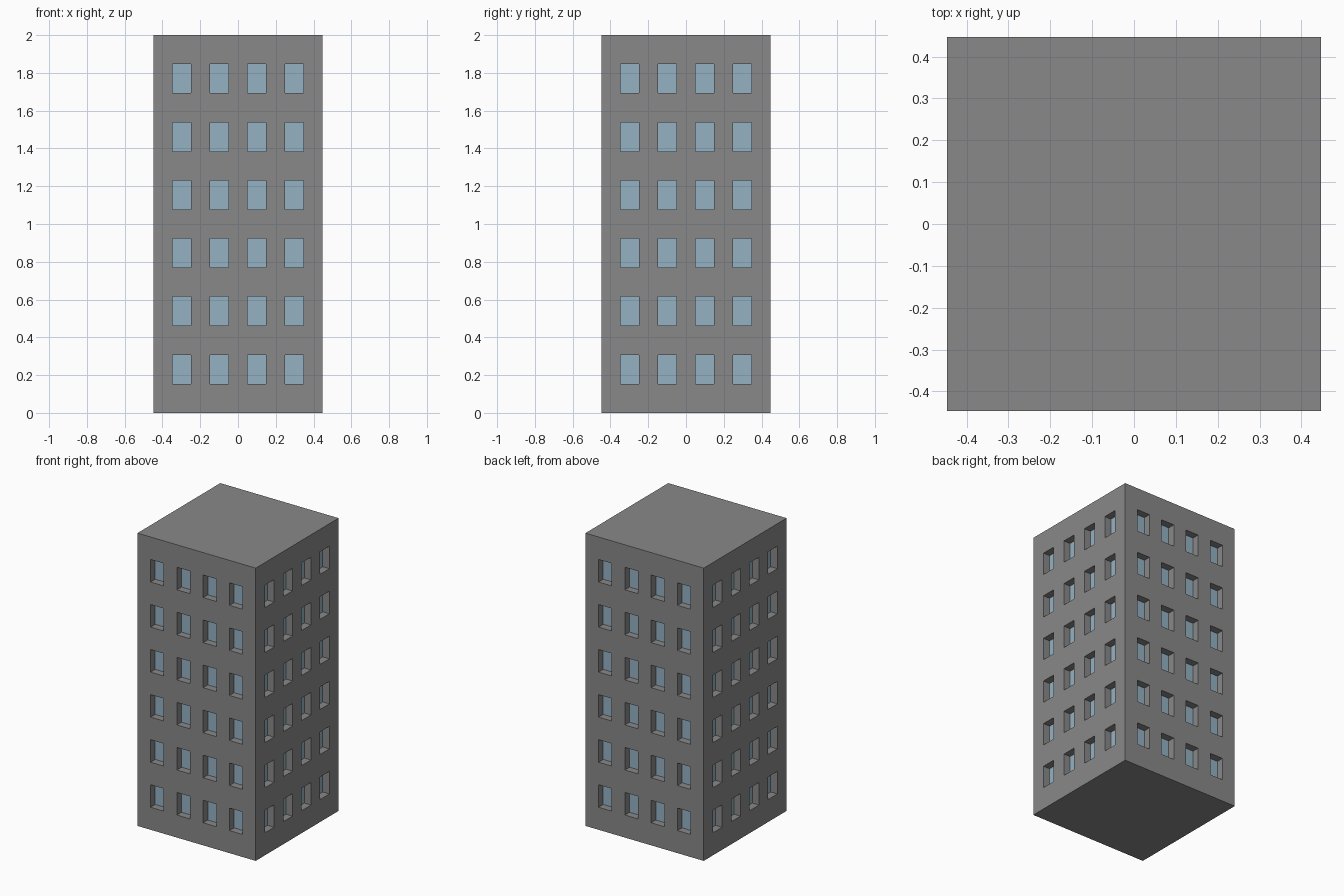
import bpy, bmesh
from mathutils import Matrix

if "Cube" in bpy.data.objects:
    bpy.data.objects.remove(bpy.data.objects["Cube"])

HEIGHT, HALF = 2.0, 0.447
COLS, ROWS = 4, 6
CW = 2 * HALF / (2 * COLS + 1)      # column module: window and pier are equal
RH = HEIGHT / (2 * ROWS + 1)        # row module: window and spandrel are equal
DEPTH = 0.05


def finish(bm, name, colour):
    mesh = bpy.data.meshes.new(name)
    bm.to_mesh(mesh)
    bm.free()
    mat = bpy.data.materials.new(name + "_colour")
    mat.diffuse_color = (*colour, 1)
    mat.use_nodes = True
    mat.node_tree.nodes["Principled BSDF"].inputs["Base Color"].default_value = mat.diffuse_color
    mesh.materials.append(mat)
    obj = bpy.data.objects.new(name, mesh)
    bpy.context.collection.objects.link(obj)


# Solid tower block, sliced into the facade grid
bm = bmesh.new()
bmesh.ops.create_cube(bm, size=1, matrix=Matrix.Translation((0, 0, HEIGHT / 2))
                      @ Matrix.Diagonal((2 * HALF, 2 * HALF, HEIGHT, 1)))


def slice_at(co, no):
    bmesh.ops.bisect_plane(bm, geom=bm.verts[:] + bm.edges[:] + bm.faces[:],
                           plane_co=co, plane_no=no)


for i in range(1, 2 * COLS + 1):
    c = -HALF + i * CW
    slice_at((c, 0, 0), (1, 0, 0))
    slice_at((0, c, 0), (0, 1, 0))
for j in range(1, 2 * ROWS + 1):
    slice_at((0, 0, j * RH), (0, 0, 1))

# Roof and underside become single flat faces
bm.normal_update()
for s in (1, -1):
    flat = [f for f in bm.faces if f.normal.z * s > 0.9]
    bmesh.ops.dissolve_faces(bm, faces=flat, use_verts=False)
bm.normal_update()


# Window cells are the odd ones in both grid directions
def is_window(f):
    if abs(f.normal.z) > 0.5:
        return False
    c = f.calc_center_median()
    across = c.y if abs(f.normal.x) > 0.5 else c.x
    return int((across + HALF) / CW) % 2 == 1 and int(c.z / RH) % 2 == 1


# Push the window cells inward to make the recesses
windows = [f for f in bm.faces if is_window(f)]
panes = bmesh.ops.extrude_discrete_faces(bm, faces=windows)["faces"]
for f in panes:
    bmesh.ops.translate(bm, verts=f.verts[:], vec=-DEPTH * f.normal.copy())

# Glass panes move to their own object
glass_bm = bmesh.new()
for f in panes:
    glass_bm.faces.new([glass_bm.verts.new(v.co) for v in f.verts])
bmesh.ops.delete(bm, geom=panes, context='FACES_ONLY')

finish(bm, "tower_walls", (0.25, 0.25, 0.25))
finish(glass_bm, "window_panes", (0.3, 0.445, 0.55))
